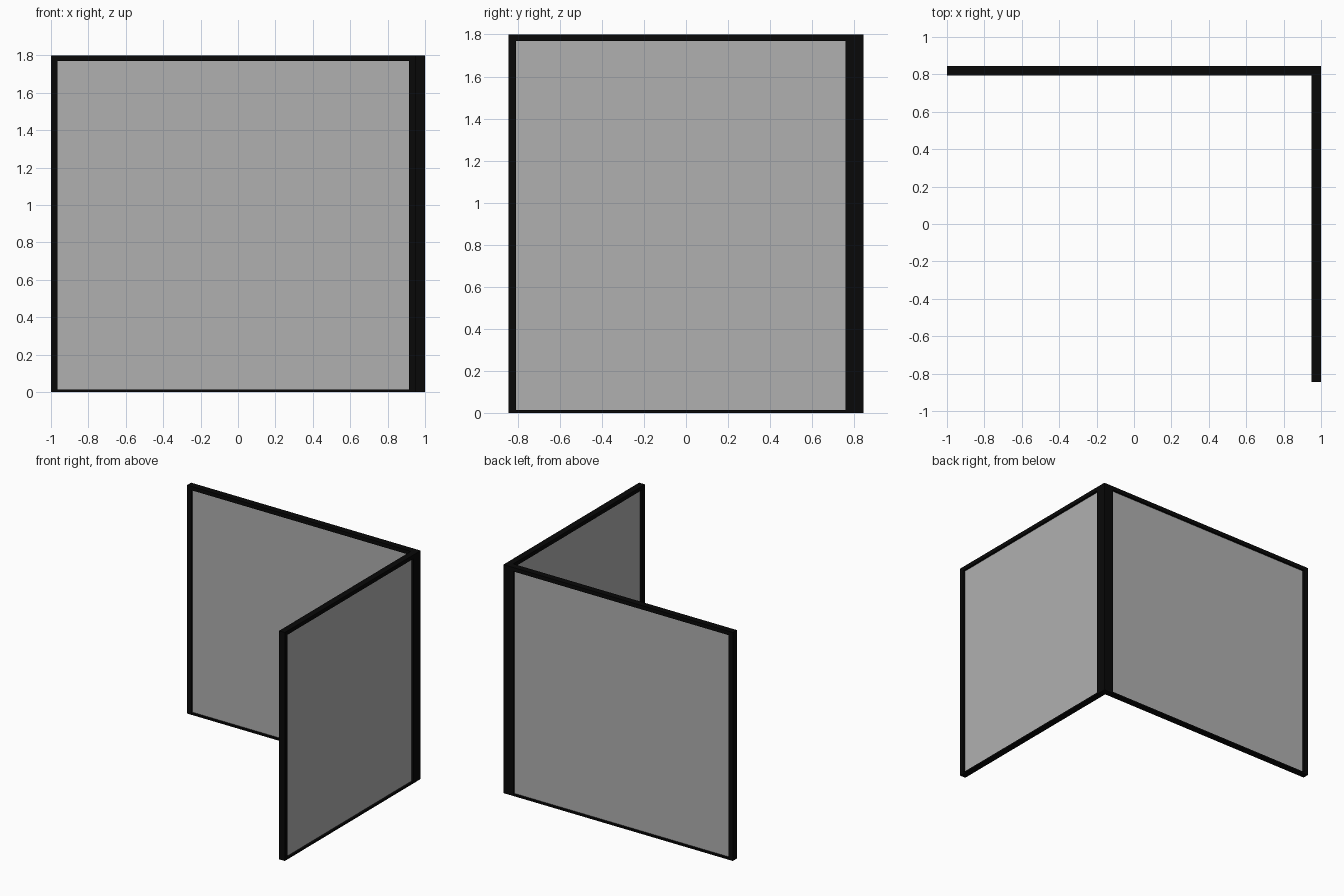
import bpy, bmesh

if "Cube" in bpy.data.objects:
    bpy.data.objects.remove(bpy.data.objects["Cube"])

def material(name, v):
    m = bpy.data.materials.new(name)
    m.diffuse_color = (v, v, v, 1)
    m.use_nodes = True
    m.node_tree.nodes["Principled BSDF"].inputs["Base Color"].default_value = m.diffuse_color
    return m

black = material("black_metal", 0.0025)
grey = material("dark_grey_panel", 0.435)

def box(name, lo, hi, mat):
    bm = bmesh.new()
    bmesh.ops.create_cube(bm, size=1)
    for v in bm.verts:
        v.co = [(a + b) / 2 + c * (b - a) for a, b, c in zip(lo, hi, v.co)]
    me = bpy.data.meshes.new(name)
    bm.to_mesh(me)
    bm.free()
    ob = bpy.data.objects.new(name, me)
    bpy.context.collection.objects.link(ob)
    me.materials.append(mat)

H, T = 1.80, 0.05          # height, frame depth
Y = 0.845                  # half depth
POST, TOP, BOTTOM, RECESS = 0.036, 0.031, 0.013, 0.018

def wall(name, axis, start, end, across):
    """Framed panel running along axis 0 (x) or 1 (y), starting at 'across' on the other axis."""
    def piece(part, a0, a1, z0, z1, inset=0, mat=black):
        c0, c1 = across + inset, across + T - inset
        lo, hi = ((a0, c0, z0), (a1, c1, z1)) if axis == 0 else ((c0, a0, z0), (c1, a1, z1))
        box(f"{name}_{part}", lo, hi, mat)
    piece("outer_post", start, start + POST, 0, H)
    piece("corner_post", end - POST, end, 0, H)
    piece("bottom_rail", start + POST, end - POST, 0, BOTTOM)
    piece("top_rail", start + POST, end - POST, H - TOP, H)
    piece("panel", start + POST, end - POST, BOTTOM, H - TOP, RECESS, grey)

# The two walls meet at a square corner post
wall("back_wall", 0, -1, 1 - T, Y - T)
wall("side_wall", 1, -Y, Y - T, 1 - T)
box("corner_pillar", (1 - T, Y - T, 0), (1, Y, H), black)
